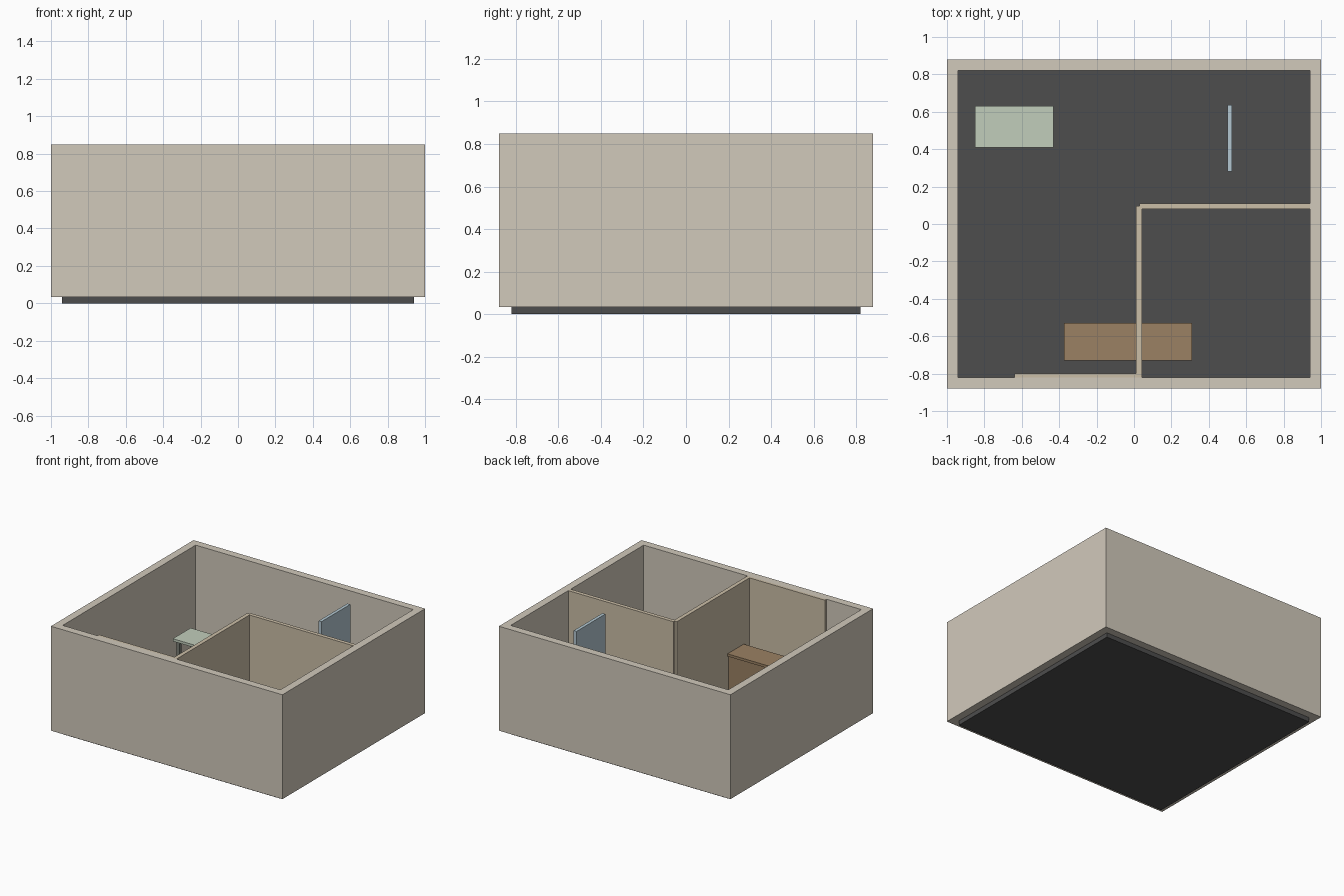
import bpy
import bmesh

if "Cube" in bpy.data.objects:
    bpy.data.objects.remove(bpy.data.objects["Cube"])


def material(name, rgb):
    # colours given as display values, stored linear
    m = bpy.data.materials.new(name)
    m.diffuse_color = [(c / 255) ** 2.2 for c in rgb] + [1]
    m.use_nodes = True
    m.node_tree.nodes["Principled BSDF"].inputs["Base Color"].default_value = m.diffuse_color
    return m


WALL = material("plaster", (208, 200, 186))
INNER = material("inner_plaster", (202, 189, 166))
FLOOR = material("dark_floor", (78, 78, 78))
WOOD = material("wood", (153, 128, 99))
GREEN = material("pale_green", (192, 204, 186))
METAL = material("leg_grey", (120, 124, 116))
GLASS = material("pale_blue", (178, 198, 208))


def add_mesh(name, bm, mat):
    me = bpy.data.meshes.new(name)
    bmesh.ops.recalc_face_normals(bm, faces=bm.faces)
    bm.to_mesh(me)
    bm.free()
    me.materials.append(mat)
    ob = bpy.data.objects.new(name, me)
    bpy.context.collection.objects.link(ob)
    return ob


def prism(name, outline, z0, z1, mat):
    bm = bmesh.new()
    face = bm.faces.new([bm.verts.new((x, y, z0)) for x, y in outline])
    up = bmesh.ops.extrude_face_region(bm, geom=[face], use_keep_orig=True)
    top = [v for v in up["geom"] if isinstance(v, bmesh.types.BMVert)]
    bmesh.ops.translate(bm, verts=top, vec=(0, 0, z1 - z0))
    return add_mesh(name, bm, mat)


def box(name, x0, x1, y0, y1, z0, z1, mat):
    return prism(name, [(x0, y0), (x1, y0), (x1, y1), (x0, y1)], z0, z1, mat)


TOP, BASE = 0.85, 0.035

# floor slab
box("floor", -0.94, 0.94, -0.82, 0.82, 0, BASE, FLOOR)

# outer wall: one closed rectangular ring
bm = bmesh.new()
rings = []
for x, y, z in ((1, 0.88, BASE), (1, 0.88, TOP), (0.94, 0.82, TOP), (0.94, 0.82, BASE)):
    rings.append([bm.verts.new((sx * x, sy * y, z))
                  for sx, sy in ((-1, -1), (1, -1), (1, 1), (-1, 1))])
for i in range(4):
    a, b = rings[i], rings[(i + 1) % 4]
    for k in range(4):
        n = (k + 1) % 4
        bm.faces.new((a[k], a[n], b[n], b[k]))
add_mesh("outer_walls", bm, WALL)

# L-shaped room partition, with the small notch at its corner
prism("room_partition",
      [(0.012, -0.82), (0.043, -0.82), (0.043, 0.08), (0.94, 0.08),
       (0.94, 0.11), (0.03, 0.11), (0.03, 0.095), (0.012, 0.095)],
      BASE, TOP, INNER)

# thin lining panel along the front wall
box("front_lining", -0.64, 0.012, -0.82, -0.80, BASE, TOP, INNER)

# free-standing screen
box("screen", 0.50, 0.525, 0.28, 0.635, BASE, TOP, GLASS)

# counter running through the partition
box("counter_body", -0.365, 0.30, -0.72, -0.54, BASE, 0.34, WOOD)
box("counter_top", -0.375, 0.31, -0.73, -0.53, 0.34, 0.36, WOOD)

# green table
box("table_top", -0.85, -0.43, 0.41, 0.63, 0.28, 0.30, GREEN)
for side, x in (("left", -0.815), ("right", -0.465)):
    for end, y in (("front", 0.435), ("back", 0.605)):
        box(f"table_leg_{end}_{side}", x - 0.013, x + 0.013,
            y - 0.013, y + 0.013, BASE, 0.28, METAL)
